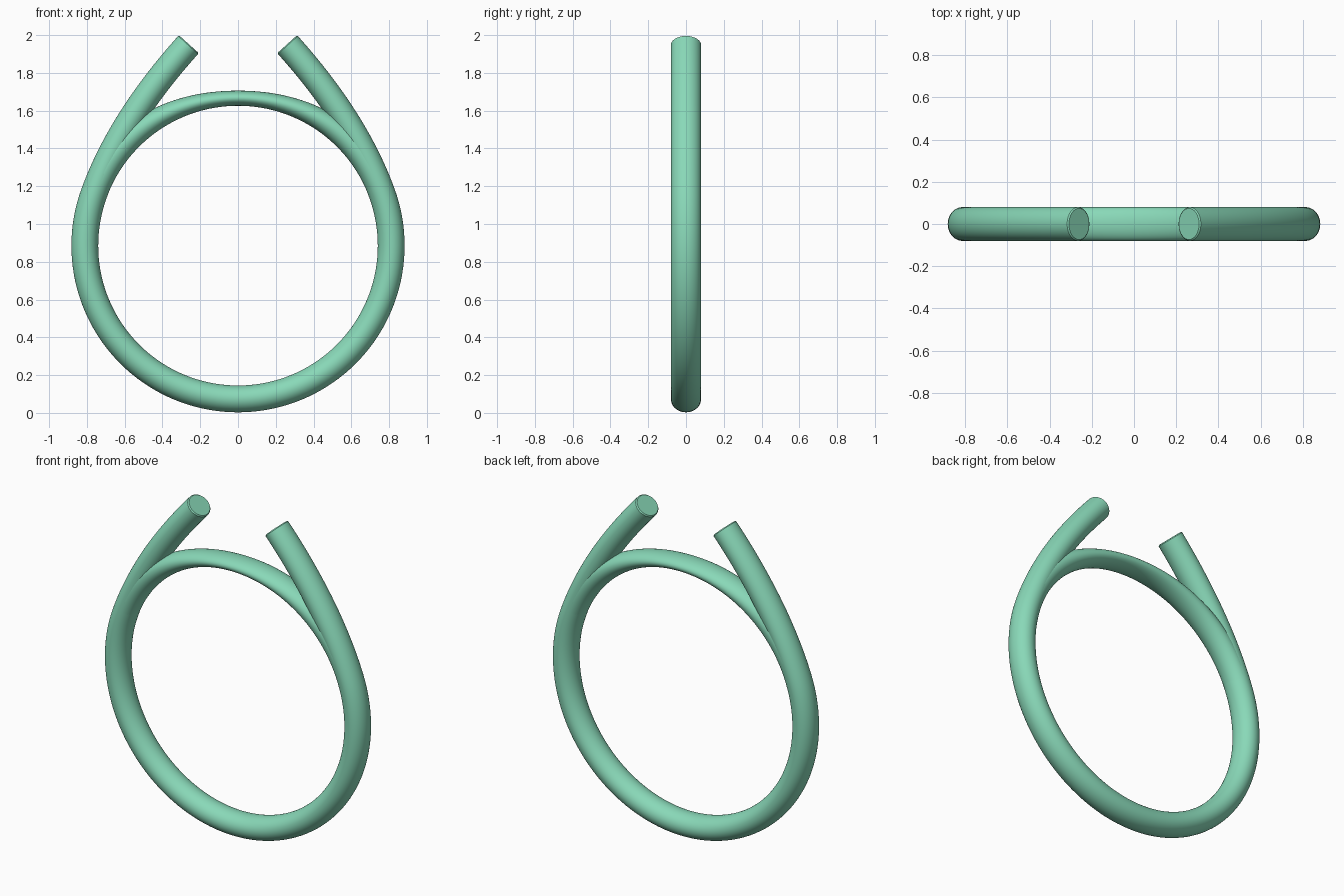
import bpy, bmesh
from math import sin, cos, pi, radians
from mathutils import Vector

if "Cube" in bpy.data.objects:
    bpy.data.objects.remove(bpy.data.objects["Cube"])

CZ = 0.885       # height of the ring centre
INNER = 0.74     # inner radius of the ring
SIDES = 40       # segments around the tube


def sweep(name, stations, material):
    """Skin elliptical sections along a path in the XZ plane: (point, tangent, in-plane half, y half)."""
    bm = bmesh.new()
    rings = []
    for p, t, a, b in stations:
        n = Vector((t.z, 0, -t.x)).normalized()
        rings.append([bm.verts.new(p + n * a * cos(2 * pi * i / SIDES)
                                   + Vector((0, b * sin(2 * pi * i / SIDES), 0)))
                      for i in range(SIDES)])
    for r, s in zip(rings, rings[1:]):
        for i in range(SIDES):
            j = (i + 1) % SIDES
            bm.faces.new((r[i], r[j], s[j], s[i]))
    bm.faces.new(rings[0][::-1])
    bm.faces.new(rings[-1])
    bmesh.ops.recalc_face_normals(bm, faces=bm.faces)
    mesh = bpy.data.meshes.new(name)
    bm.to_mesh(mesh)
    bm.free()
    mesh.materials.append(material)
    obj = bpy.data.objects.new(name, mesh)
    bpy.context.collection.objects.link(obj)
    bpy.ops.object.select_all(action='DESELECT')
    obj.select_set(True)
    bpy.context.view_layer.objects.active = obj
    bpy.ops.object.shade_smooth_by_angle(angle=radians(35))
    return obj


def polar(deg, r):
    a = radians(deg)
    return Vector((r * cos(a), 0, CZ + r * sin(a)))


green = bpy.data.materials.new("green")
green.diffuse_color = (0.25, 0.69, 0.48, 1)
green.use_nodes = True
green.node_tree.nodes["Principled BSDF"].inputs["Base Color"].default_value = green.diffuse_color

# Main tube, right half: arc from the bottom, then a curve out to the open tip
HALF_R, HALF_Y, LEAVE = 0.071, 0.08, 20
mid = INNER + HALF_R
half = []
for k in range(45):
    d = -90 + (LEAVE + 90) * k / 44
    half.append((polar(d, mid), Vector((-sin(radians(d)), 0, cos(radians(d)))), HALF_R, HALF_Y))

p0, t0 = half[-1][0], half[-1][1]
tip, tip_dir = Vector((0.26, 0, 1.952)), Vector((-0.67, 0, 0.74)).normalized()
p1, p2 = p0 + t0 * 0.31, tip - tip_dir * 0.31
STEPS = 28
for k in range(1, STEPS + 1):
    t = k / STEPS
    u = 1 - t
    p = p0 * u**3 + p1 * 3 * u * u * t + p2 * 3 * u * t * t + tip * t**3
    tan = (p1 - p0) * u * u + (p2 - p1) * 2 * u * t + (tip - p2) * t * t
    half.append((p, tan, HALF_R, HALF_Y))

# Small chamfer at the tip
p, t, a, b = half[-1]
half[-1] = (p - tip_dir * 0.006, t, a, b)
half.append((p, t, a - 0.006, b - 0.006))

# Mirror to the left half
left = [(Vector((-p.x, 0, p.z)), Vector((t.x, 0, -t.z)), a, b) for p, t, a, b in half[:0:-1]]
sweep("open_ring_tube", left + half, green)

# Thin bridge closing the ring at the top, thickening towards the tube
bridge = []
for k in range(61):
    d = -70 + 140 * k / 60
    s = min(abs(d) / 60, 1)
    thick = 0.04 + 0.029 * s * s * (3 - 2 * s)
    bridge.append((polar(90 - d, INNER + 0.001 + thick),
                   Vector((cos(radians(d)), 0, -sin(radians(d)))), thick, 0.0795))
sweep("top_bridge", bridge, green)
